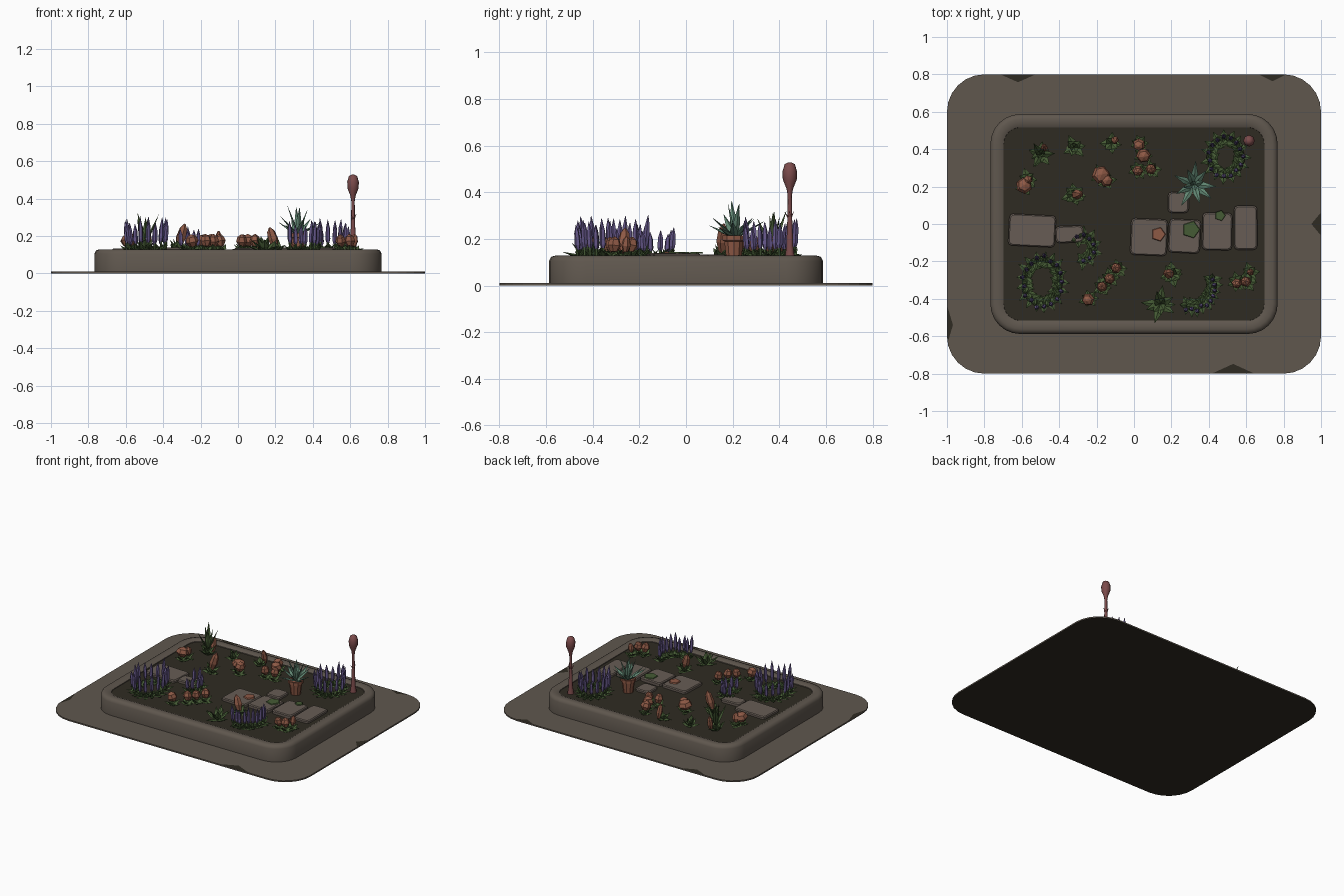
import bpy, bmesh, random
from math import sin, cos, pi, radians
from mathutils import Vector, Matrix

random.seed(7)
cube = bpy.data.objects.get("Cube")
if cube:
    bpy.data.objects.remove(cube, do_unlink=True)

# Colours
COLOURS = {
    "stone": (0.115, 0.095, 0.076), "flagstone": (0.135, 0.108, 0.09),
    "soil": (0.028, 0.024, 0.016), "leaf": (0.06, 0.105, 0.035),
    "terracotta": (0.27, 0.10, 0.06), "lavender": (0.13, 0.095, 0.25),
    "agave": (0.12, 0.24, 0.17), "dusty_red": (0.20, 0.07, 0.07)}
MATS = []
for mat_name, rgb in COLOURS.items():
    m = bpy.data.materials.new(mat_name)
    m.use_nodes = True
    m.diffuse_color = (*rgb, 1)
    bsdf = m.node_tree.nodes["Principled BSDF"]
    bsdf.inputs["Base Color"].default_value = (*rgb, 1)
    bsdf.inputs["Roughness"].default_value = 0.9
    MATS.append(m)
STONE, FLAG, SOIL, LEAF, TERRA, LAV, AGAVE, RED = range(8)
GROUND = 0.115


def finish(name, bm, smooth=False):
    bmesh.ops.recalc_face_normals(bm, faces=bm.faces)
    me = bpy.data.meshes.new(name)
    bm.to_mesh(me)
    bm.free()
    ob = bpy.data.objects.new(name, me)
    bpy.context.collection.objects.link(ob)
    for m in MATS:
        me.materials.append(m)
    if smooth:
        bpy.ops.object.select_all(action="DESELECT")
        ob.select_set(True)
        bpy.context.view_layer.objects.active = ob
        bpy.ops.object.shade_smooth_by_angle(angle=radians(50))
    return ob


def bridge(bm, a, b, mat):
    n = len(a)
    for i in range(n):
        bm.faces.new((a[i], a[(i + 1) % n], b[(i + 1) % n], b[i])).material_index = mat


def rounded_loop(bm, hx, hy, r, z, steps=6):
    loop = []
    for k, (sx, sy) in enumerate(((1, 1), (-1, 1), (-1, -1), (1, -1))):
        for i in range(steps + 1):
            a = pi / 2 * (k + i / steps)
            loop.append(bm.verts.new((sx * (hx - r) + r * cos(a), sy * (hy - r) + r * sin(a), z)))
    return loop


def spindle(bm, base, direction, profile, sides, mat, flat=1.0):
    """Lathe (distance, radius) pairs along a direction; flat squashes it into a blade."""
    d = Vector(direction).normalized()
    side = d.cross(Vector((0, 0, 1)))
    side = side.normalized() if side.length > 0.01 else Vector((1, 0, 0))
    up = side.cross(d)
    rings = []
    for dist, r in profile:
        c = Vector(base) + d * dist
        rings.append([bm.verts.new(c + (side * cos(a) + up * sin(a) * flat) * r)
                      for a in (2 * pi * i / sides for i in range(sides))])
    for a, b in zip(rings, rings[1:]):
        bridge(bm, a, b, mat)
    for ring in (rings[0], rings[-1]):
        bm.faces.new(ring).material_index = mat


def rosette(bm, x, y, z, length, width, count, mat, tilts=(25, 55), spin=0.0):
    """Whorl of pointed blades; tilts are angles above the ground."""
    for i in range(count):
        a = 2 * pi * i / count + spin + random.uniform(-0.15, 0.15)
        t = radians(tilts[i % len(tilts)] + random.uniform(-6, 6))
        l = length * random.uniform(0.85, 1.1)
        spindle(bm, (x, y, z), (cos(a) * cos(t), sin(a) * cos(t), sin(t)),
                [(0, width * 0.6), (l * 0.45, width), (l, 0.001)], 4, mat, 0.35)


def bloom(bm, x, y, z, r, h, mat=TERRA):
    lean = (random.uniform(-0.3, 0.3), random.uniform(-0.3, 0.3), 1)
    spindle(bm, (x, y, z), lean, [(0, r * 0.5), (h * 0.4, r), (h * 0.8, r * 0.75), (h, 0.004)], 6, mat)


# Base slab with dark underside
bm = bmesh.new()
low, high = (rounded_loop(bm, 1, 0.8, 0.2, z) for z in (0, 0.01))
bridge(bm, low, high, STONE)
bm.faces.new(high).material_index = STONE
bm.faces.new(low).material_index = SOIL
finish("base_slab", bm)

# Chipped slab edges
bm = bmesh.new()
for x, y, ax, ay in ((-0.62, 0.798, 0.09, -0.04), (0.74, 0.798, 0.07, -0.035), (0.998, 0, -0.05, 0.06),
                     (0.53, -0.798, 0.11, 0.05), (-0.998, -0.54, 0.03, 0.1)):
    along = Vector((ax, 0, 0)) if abs(y) > 0.7 else Vector((0, ay, 0))
    inward = Vector((0, ay, 0)) if abs(y) > 0.7 else Vector((ax, 0, 0))
    c = Vector((x, y, 0.0115))
    bm.faces.new([bm.verts.new(p) for p in (c - along, c + along, c + inward)]).material_index = SOIL
finish("edge_chips", bm)

# Raised kerb
bm = bmesh.new()
loops = [rounded_loop(bm, *p) for p in (
    (0.768, 0.588, 0.16, 0.01), (0.768, 0.588, 0.16, 0.105), (0.758, 0.578, 0.15, 0.123),
    (0.742, 0.562, 0.14, 0.128), (0.715, 0.535, 0.11, 0.128), (0.697, 0.517, 0.09, 0.12),
    (0.695, 0.515, 0.09, 0.1))]
for a, b in zip(loops, loops[1:]):
    bridge(bm, a, b, STONE)
finish("kerb", bm, True)

# Soil bed
bm = bmesh.new()
bm.faces.new(rounded_loop(bm, 0.698, 0.518, 0.09, GROUND)).material_index = SOIL
finish("soil_bed", bm)

# Flagstone path: x, y, half width, half depth
for x, y, hx, hy in ((0.08, -0.07, 0.098, 0.098), (0.27, -0.065, 0.085, 0.09), (0.445, -0.04, 0.08, 0.1),
                     (0.597, -0.02, 0.062, 0.118), (0.237, 0.115, 0.056, 0.056),
                     (-0.545, -0.035, 0.125, 0.085), (-0.345, -0.055, 0.075, 0.045)):
    bm = bmesh.new()
    top = random.uniform(0.133, 0.143)
    a, b, c = (rounded_loop(bm, hx - s, hy - s, 0.02, z, 2)
               for s, z in ((0, GROUND - 0.01), (0, top - 0.006), (0.006, top)))
    bridge(bm, a, b, FLAG)
    bridge(bm, b, c, FLAG)
    bm.faces.new(c).material_index = FLAG
    turn = Matrix.Rotation(random.uniform(-0.06, 0.06), 3, "Z")
    for v in bm.verts:
        v.co = turn @ v.co + Vector((x, y, 0))
    finish("flagstone", bm)

# Moss and clay patches on the path
bm = bmesh.new()
for x, y, r, mat in ((0.13, -0.055, 0.04, TERRA), (0.305, -0.03, 0.05, LEAF), (0.46, 0.045, 0.03, LEAF)):
    spindle(bm, (x, y, 0.137), (0, 0, 1), [(0, r), (0.008, r * 0.9)], 5, mat)
finish("path_patches", bm)

# Lavender clumps along arcs: x, y, rx, ry, start, end, spikes, height
for x, y, rx, ry, start, end, n, h in (
        (-0.49, -0.31, 0.09, 0.115, 0, 360, 17, 0.19), (0.49, 0.36, 0.08, 0.095, 0, 360, 15, 0.18),
        (0.32, -0.33, 0.1, 0.11, -110, 30, 10, 0.17), (-0.27, -0.13, 0.05, 0.06, -90, 160, 7, 0.14)):
    bm = bmesh.new()
    for i in range(n):
        a = radians(start + (end - start) * i / n)
        px, py = x + rx * cos(a), y + ry * sin(a)
        rosette(bm, px, py, GROUND, 0.058, 0.016, 5, LEAF, (15, 45, 30), a)
        k = random.uniform(1.0, 1.22)
        hh = h * random.uniform(0.75, 1.0)
        sx, sy = x + rx * cos(a) * k, y + ry * sin(a) * k
        spindle(bm, (sx, sy, GROUND), (0.08 * cos(a), 0.08 * sin(a), 1),
                [(0, 0.005), (hh * 0.3, 0.007)], 4, LEAF)
        spindle(bm, (sx, sy, GROUND + hh * 0.25), (0.08 * cos(a), 0.08 * sin(a), 1),
                [(0, 0.006), (hh * 0.15, 0.013), (hh * 0.5, 0.011), (hh * 0.75, 0.001)], 5, LAV)
    finish("lavender_clump", bm)

# Potted agave
bm = bmesh.new()
spindle(bm, (0.32, 0.205, GROUND), (0, 0, 1),
        [(0, 0.034), (0.075, 0.043), (0.078, 0.05), (0.1, 0.05), (0.1, 0.04), (0.09, 0.038)], 10, TERRA)
rosette(bm, 0.32, 0.21, 0.205, 0.135, 0.018, 9, AGAVE, (25, 45))
rosette(bm, 0.32, 0.21, 0.205, 0.165, 0.016, 4, AGAVE, (72, 80), 0.4)
finish("potted_agave", bm)

# Green spiky plants: x, y, spread, height tilt, leaves
for x, y, l, tilts, n in ((-0.5, 0.37, 0.09, (30, 55), 9), (-0.32, 0.41, 0.07, (15, 40, 65), 10),
                          (-0.12, 0.43, 0.065, (20, 50), 8), (0.14, -0.43, 0.1, (20, 45, 60), 13)):
    bm = bmesh.new()
    rosette(bm, x, y, GROUND, l, 0.022, n, LEAF, tilts)
    if x == -0.5:
        rosette(bm, x, y, 0.15, 0.17, 0.018, 6, LEAF, (66, 80))
    if x in (-0.5, -0.12):
        bloom(bm, x + 0.02, y + 0.03, 0.13, 0.02, 0.1)
    finish("spiky_plant", bm)

# Round plants with one upright bud
for x, y, top in ((-0.32, 0.155, 0.27), (0.2, -0.27, 0.25)):
    bm = bmesh.new()
    rosette(bm, x, y, GROUND, 0.07, 0.026, 11, LEAF, (12, 35, 60))
    bloom(bm, x, y, 0.14, 0.028, top - 0.14)
    finish("budding_plant", bm)

# Low flowering plants: blooms as x, y, radius
for group in (((-0.59, 0.2, 0.045), (-0.57, 0.24, 0.025)), ((-0.18, 0.26, 0.05), (-0.15, 0.23, 0.035)),
              ((0.03, 0.43, 0.035), (0.05, 0.37, 0.04)), ((0.02, 0.29, 0.03), (0.09, 0.29, 0.03)),
              ((-0.24, -0.4, 0.035), (-0.17, -0.34, 0.03)), ((-0.13, -0.29, 0.03), (-0.09, -0.24, 0.03)),
              ((0.55, -0.31, 0.028), (0.6, -0.31, 0.03), (0.62, -0.26, 0.02))):
    bm = bmesh.new()
    for x, y, r in group:
        rosette(bm, x, y, GROUND, 0.058, 0.02, 7, LEAF, (15, 40))
        bloom(bm, x, y, 0.145, r, 0.065)
    finish("flowering_plant", bm)

# Tall garden marker with a bulb head
bm = bmesh.new()
spindle(bm, (0.615, 0.445, GROUND), (0, 0, 1),
        [(0, 0.022), (0.05, 0.015), (0.18, 0.01), (0.27, 0.009), (0.3, 0.014), (0.34, 0.03),
         (0.375, 0.031), (0.405, 0.022), (0.413, 0.008)], 8, RED)
rosette(bm, 0.615, 0.445, 0.28, 0.04, 0.008, 3, RED, (60,))
finish("garden_marker", bm, True)
